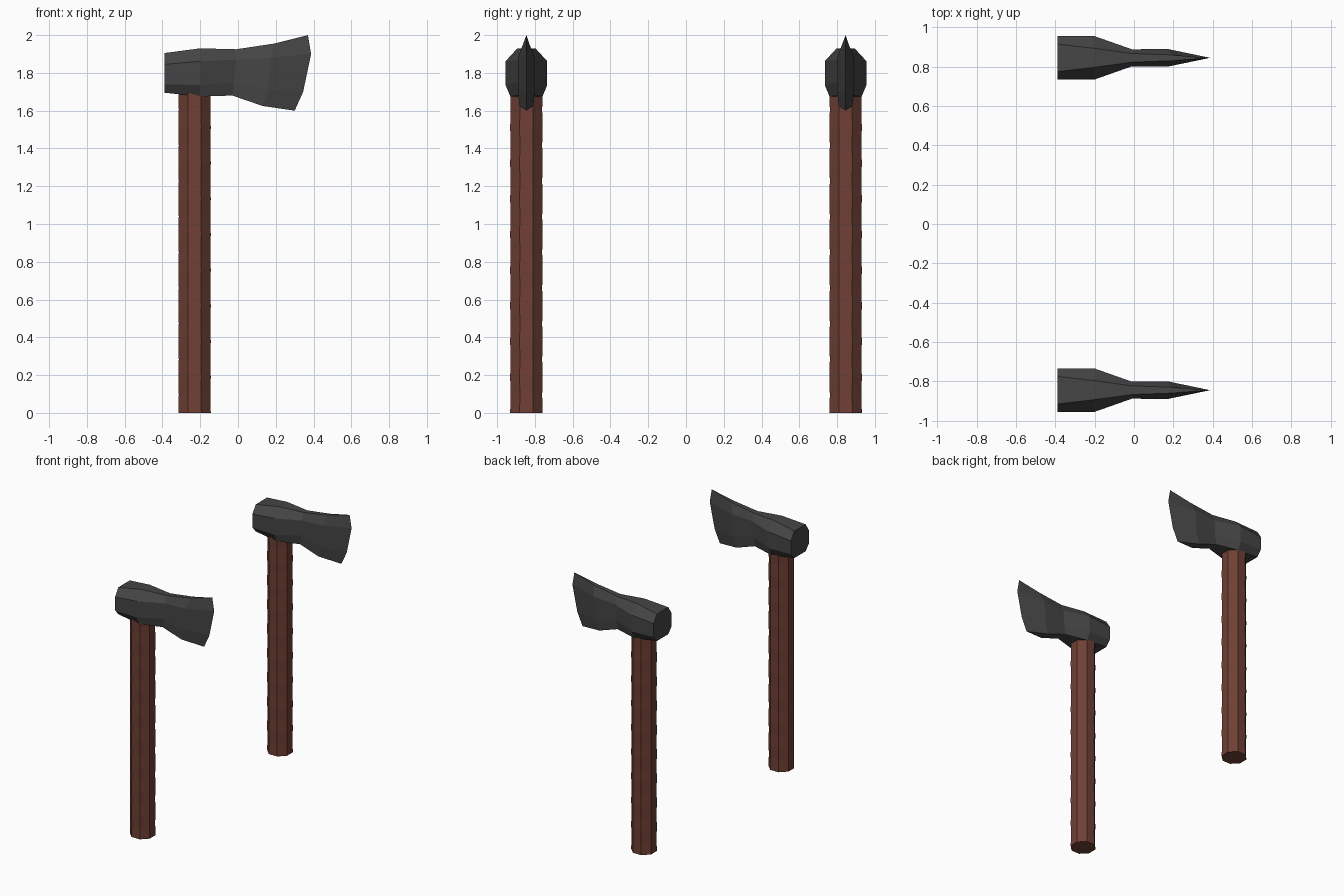
import bpy, bmesh
from math import pi, cos, sin

if "Cube" in bpy.data.objects:
    bpy.data.objects.remove(bpy.data.objects["Cube"])

HANDLE_X = -0.23
AXE_Y = 0.845


def material(name, color):
    mat = bpy.data.materials.new(name)
    mat.diffuse_color = (*color, 1)
    mat.use_nodes = True
    mat.node_tree.nodes["Principled BSDF"].inputs["Base Color"].default_value = mat.diffuse_color
    return mat


def loft(name, rings, mat):
    """Skin a series of closed rings and cap both ends."""
    bm = bmesh.new()
    loops = [[bm.verts.new(p) for p in ring] for ring in rings]
    n = len(loops[0])
    for a, b in zip(loops, loops[1:]):
        for i in range(n):
            j = (i + 1) % n
            bm.faces.new((a[i], a[j], b[j], b[i]))
    bm.faces.new(loops[0])
    bm.faces.new(loops[-1])
    # A zero-width last ring collapses into a sharp edge
    bmesh.ops.remove_doubles(bm, verts=bm.verts, dist=0.0005)
    bmesh.ops.dissolve_degenerate(bm, edges=bm.edges, dist=0.0005)
    flat = [f for f in bm.faces if f.calc_area() < 1e-6]
    flat += [f for f in bm.faces if f not in flat
             and all(abs(v.co.y) < 1e-6 for v in f.verts)]
    if flat:
        bmesh.ops.delete(bm, geom=flat, context='FACES_ONLY')
    bmesh.ops.recalc_face_normals(bm, faces=bm.faces)
    mesh = bpy.data.meshes.new(name)
    bm.to_mesh(mesh)
    bm.free()
    mesh.materials.append(mat)
    obj = bpy.data.objects.new(name, mesh)
    bpy.context.collection.objects.link(obj)
    return obj


def handle_ring(z, r):
    return [(HANDLE_X + r * cos(pi / 8 + k * pi / 4),
             r * sin(pi / 8 + k * pi / 4), z) for k in range(8)]


def head_ring(section):
    """Mirror a half section of (x, half width, z) points, top to bottom."""
    right = [(x, w, z) for x, w, z in section]
    left = [(x, -w, z) for x, w, z in reversed(section)]
    return right + left


# Head sections from the poll to the cutting edge
SECTIONS = [
    [(-0.39, 0.07, 1.905), (-0.39, 0.11, 1.845), (-0.39, 0.11, 1.74), (-0.39, 0.07, 1.695)],
    [(-0.20, 0.048, 1.93), (-0.20, 0.11, 1.862), (-0.20, 0.11, 1.735), (-0.20, 0.085, 1.675)],
    [(-0.01, 0.022, 1.925), (-0.01, 0.043, 1.87), (-0.02, 0.043, 1.75), (-0.03, 0.04, 1.68)],
    [(0.19, 0.015, 1.955), (0.17, 0.045, 1.88), (0.16, 0.045, 1.71), (0.13, 0.037, 1.625)],
    [(0.37, 0, 2.0), (0.387, 0, 1.90), (0.345, 0, 1.70), (0.30, 0, 1.60)],
]

wood = material("brown_wood", (0.16, 0.05, 0.035))
steel = material("dark_steel", (0.06, 0.06, 0.06))

for side, y in (("near", -AXE_Y), ("far", AXE_Y)):
    # Slightly uneven eight-sided handle
    rings = [handle_ring(1.70 * i / 18, 0.093 if i % 2 == 0 else 0.0905)
             for i in range(19)]
    handle = loft(side + "_axe_handle", rings, wood)
    handle.location.y = y
    # Faceted axe head
    head = loft(side + "_axe_head", [head_ring(s) for s in SECTIONS], steel)
    head.location.y = y
